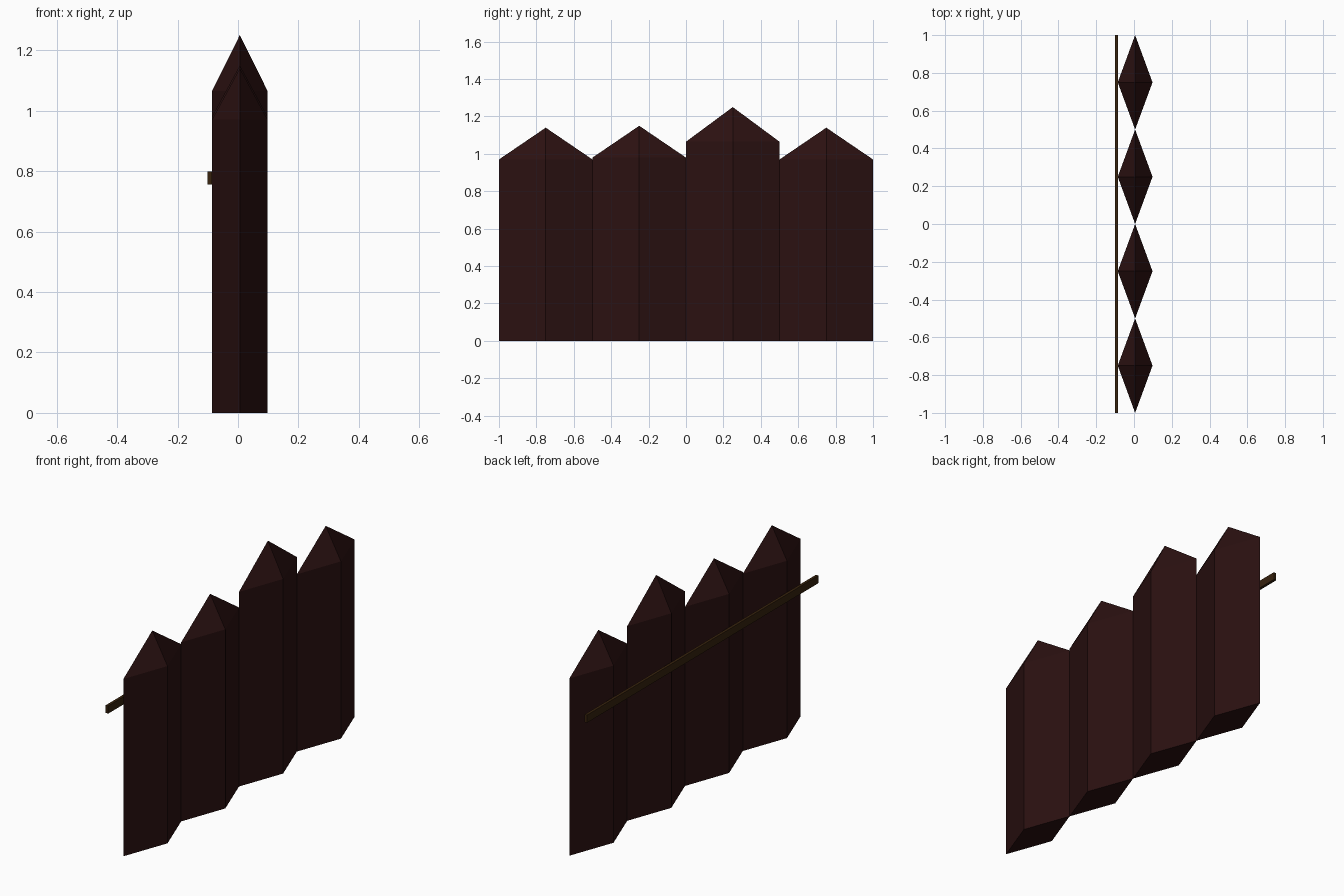
import bpy, bmesh

if "Cube" in bpy.data.objects:
    bpy.data.objects.remove(bpy.data.objects["Cube"])


def material(name, color):
    m = bpy.data.materials.new(name)
    m.diffuse_color = (*color, 1)
    m.use_nodes = True
    m.node_tree.nodes["Principled BSDF"].inputs["Base Color"].default_value = m.diffuse_color
    return m


def make_object(name, bm, mat):
    bmesh.ops.recalc_face_normals(bm, faces=bm.faces)
    me = bpy.data.meshes.new(name)
    bm.to_mesh(me)
    bm.free()
    me.materials.append(mat)
    ob = bpy.data.objects.new(name, me)
    bpy.context.collection.objects.link(ob)
    return ob


dark_wood = material("dark red wood", (0.024, 0.0055, 0.0055))
rail_wood = material("brown rail wood", (0.038, 0.016, 0.004))

CX, HX, HY = 0.006, 0.092, 0.25


# Diamond-section stake with a pyramid point
def stake(name, y, shoulder, tip):
    bm = bmesh.new()
    section = [(HX, 0), (0, HY), (-HX, 0), (0, -HY)]
    low, high = [[bm.verts.new((CX + dx, y + dy, z)) for dx, dy in section]
                 for z in (0, shoulder)]
    apex = bm.verts.new((CX, y, tip))
    bm.faces.new(low)
    for i in range(4):
        j = (i + 1) % 4
        bm.faces.new((low[i], low[j], high[j], high[i]))
        bm.faces.new((high[i], high[j], apex))
    make_object(name, bm, dark_wood)


heights = [(0.97, 1.14), (0.98, 1.15), (1.065, 1.25), (0.97, 1.14)]
for i, (shoulder, tip) in enumerate(heights):
    stake(f"stake_{i + 1}", -0.75 + 0.5 * i, shoulder, tip)

# Thin cross rail along the back of the stakes
bm = bmesh.new()
bmesh.ops.create_cube(bm, size=1)
for v in bm.verts:
    v.co = (-0.0935 + v.co.x * 0.015, v.co.y * 2, 0.777 + v.co.z * 0.042)
make_object("cross_rail", bm, rail_wood)
